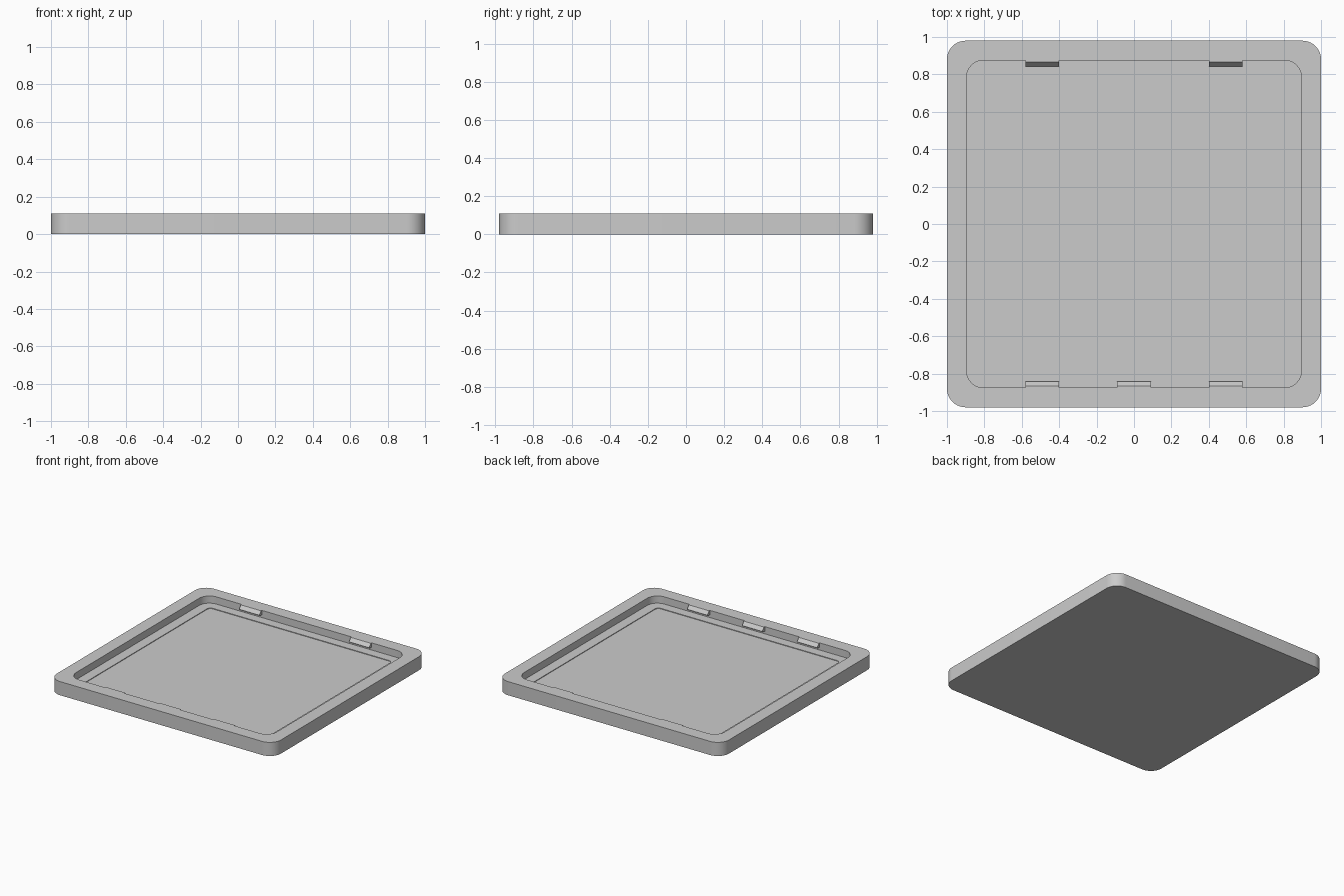
import bpy
import bmesh
from math import cos, sin, pi, radians

cube = bpy.data.objects.get("Cube")
if cube:
    bpy.data.objects.remove(cube, do_unlink=True)

grey = bpy.data.materials.new("plain grey")
grey.use_nodes = True
colour = (0.6, 0.6, 0.6, 1)
grey.diffuse_color = colour
grey.node_tree.nodes["Principled BSDF"].inputs["Base Color"].default_value = colour

HEIGHT, LEDGE, FLOOR = 0.11, 0.052, 0.047
WALL_Y = 0.875
STEPS = 10


def finish(name, bm, smooth=False):
    bmesh.ops.recalc_face_normals(bm, faces=bm.faces)
    mesh = bpy.data.meshes.new(name)
    bm.to_mesh(mesh)
    bm.free()
    mesh.materials.append(grey)
    obj = bpy.data.objects.new(name, mesh)
    bpy.context.collection.objects.link(obj)
    if smooth:
        bpy.ops.object.select_all(action="DESELECT")
        obj.select_set(True)
        bpy.context.view_layer.objects.active = obj
        bpy.ops.object.shade_smooth_by_angle(angle=radians(30))
    return obj


def rounded_ring(bm, half_x, half_y, radius, z):
    ring = []
    for corner, (sx, sy) in enumerate([(1, 1), (-1, 1), (-1, -1), (1, -1)]):
        for i in range(STEPS + 1):
            a = (corner + i / STEPS) * pi / 2
            ring.append(bm.verts.new((sx * (half_x - radius) + radius * cos(a),
                                      sy * (half_y - radius) + radius * sin(a), z)))
    return ring


# Tray: outer wall, flat rim, pocket wall, ledge and shallow floor recess
bm = bmesh.new()
rings = [rounded_ring(bm, *r) for r in [
    (1.0, 0.98, 0.1, 0),
    (1.0, 0.98, 0.1, HEIGHT),
    (0.895, WALL_Y, 0.09, HEIGHT),
    (0.895, WALL_Y, 0.09, LEDGE),
    (0.815, 0.8, 0.03, LEDGE),
    (0.815, 0.8, 0.03, FLOOR),
]]
for low, high in zip(rings, rings[1:]):
    for i in range(len(low)):
        j = (i + 1) % len(low)
        bm.faces.new((low[i], low[j], high[j], high[i]))
bm.faces.new(rings[0])
bm.faces.new(rings[-1])
finish("tray", bm, smooth=True)


# Snap clips: wedges on the pocket wall, flush with the rim
def clip(name, x, side):
    profile = [(WALL_Y + 0.01, HEIGHT), (0.865, HEIGHT), (0.843, 0.083),
               (0.843, 0.078), (WALL_Y + 0.01, 0.07)]
    bm = bmesh.new()
    ends = [[bm.verts.new((x + dx, side * y, z)) for y, z in profile]
            for dx in (-0.09, 0.09)]
    for end in ends:
        bm.faces.new(end)
    count = len(profile)
    for i in range(count):
        j = (i + 1) % count
        bm.faces.new((ends[0][i], ends[0][j], ends[1][j], ends[1][i]))
    finish(name, bm)


for label, x in [("right", -0.49), ("left", 0.49)]:
    clip("back_clip_" + label, x, 1)
    clip("front_clip_" + label, x, -1)
clip("front_clip_middle", 0, -1)
